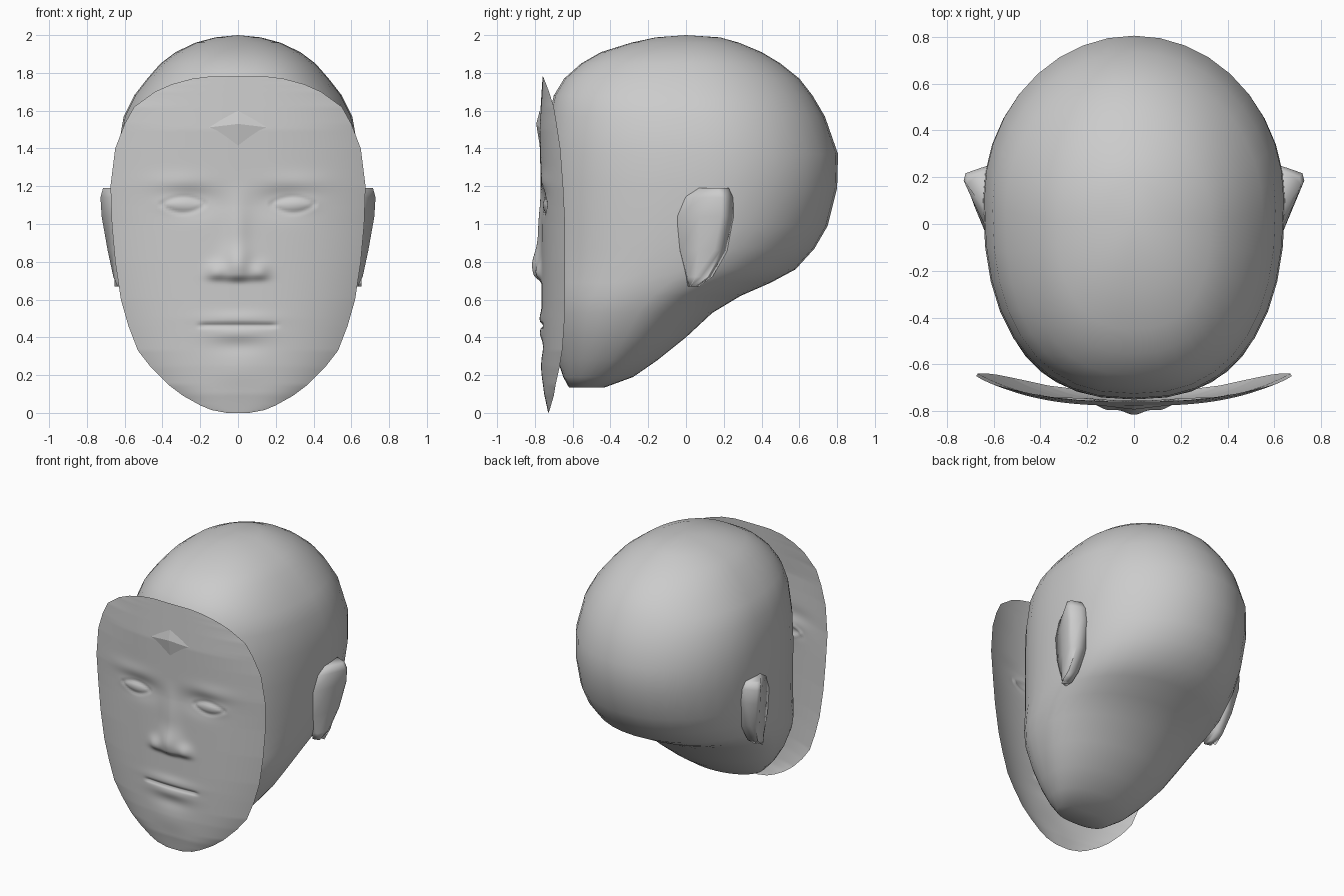
import bpy, math

if "Cube" in bpy.data.objects:
    bpy.data.objects.remove(bpy.data.objects["Cube"])

def make(name, verts, faces, smooth=True):
    me = bpy.data.meshes.new(name)
    me.from_pydata(verts, [], faces)
    me.validate()
    ob = bpy.data.objects.new(name, me)
    bpy.context.collection.objects.link(ob)
    if smooth:
        me.polygons.foreach_set("use_smooth", [True] * len(me.polygons))
    return ob

def bridge(rows, n, closed):
    """Quads between consecutive rows of n vertices."""
    m = n if closed else n - 1
    return [(r * n + i, r * n + (i + 1) % n, (r + 1) * n + (i + 1) % n, (r + 1) * n + i)
            for r in range(rows - 1) for i in range(m)]

def interp(table, z, k):
    for a, b in zip(table, table[1:]):
        if z <= b[0]:
            t = max(0, (z - a[0]) / (b[0] - a[0]))
            return a[k] + (b[k] - a[k]) * t
    return table[-1][k]

# Head: horizontal rings (z, half width, front y, back y)
HEAD = [(.135, .20, -.62, -.43), (.19, .29, -.65, -.28), (.28, .38, -.68, -.15),
        (.40, .47, -.71, 0), (.53, .54, -.735, .14), (.62, .575, -.745, .29),
        (.69, .595, -.75, .45), (.76, .61, -.75, .58), (.87, .625, -.75, .68),
        (.99, .635, -.75, .75), (1.19, .645, -.75, .80), (1.37, .64, -.745, .805),
        (1.57, .605, -.725, .735), (1.68, .55, -.70, .67), (1.77, .48, -.645, .60),
        (1.85, .41, -.555, .50), (1.91, .33, -.45, .40), (1.96, .225, -.29, .28),
        (1.988, .12, -.16, .18)]
N = 36
verts = []
for z, w, f, b in HEAD:
    mid = f + (b - f) * .55
    for i in range(N):
        a = 2 * math.pi * i / N
        s, c = math.sin(a), math.cos(a)
        p = 2 / 2.4 if s < 0 else 1.0
        y = mid + (mid - f if s < 0 else b - mid) * math.copysign(abs(s) ** p, s)
        verts.append((w * math.copysign(abs(c) ** p, c), y, z))
faces = bridge(len(HEAD), N, True)
top = len(verts)
verts.append((0, 0, 2.0))
last = (len(HEAD) - 1) * N
faces += [(last + i, last + (i + 1) % N, top) for i in range(N)]
faces.append(tuple(reversed(range(N))))
make("head", verts, faces)

# Ears: wedge sections (z, front y, tip x, tip y, back y)
EAR = [(.67, .01, .635, .04, .07), (.72, .0, .66, .10, .14), (.86, -.04, .69, .17, .22),
       (1.04, -.06, .722, .205, .26), (1.14, -.03, .728, .205, .26), (1.19, .04, .715, .19, .24)]
for side, label in ((1, "left"), (-1, "right")):
    verts = []
    for z, f, x, y, b in EAR:
        sec = [(.59, f), (.63, f + .01), ((.64 + x) / 2, (f + y) / 2), (x, y - .02),
               (x - .008, y + .012), (.655, b - .02), (.59, b)]
        verts += [(side * px, py, z) for px, py in sec]
    faces = bridge(len(EAR), 7, True) + [tuple(reversed(range(7))),
                                         tuple(range(35, 42))]
    if side < 0:
        faces = [tuple(reversed(q)) for q in faces]
    make(label + "_ear", verts, faces)

# Mask outline (z, half width, edge y) and centre depth (z, y)
RIM = [(0, .06, -.728), (.015, .14, -.722), (.04, .20, -.715), (.09, .29, -.70),
       (.15, .37, -.69), (.24, .46, -.67), (.33, .53, -.655), (.46, .58, -.645),
       (.60, .62, -.64), (.80, .65, -.64), (1.0, .668, -.64), (1.2, .675, -.65),
       (1.4, .65, -.665), (1.53, .60, -.685), (1.62, .55, -.70), (1.70, .44, -.725),
       (1.74, .35, -.74), (1.77, .24, -.752), (1.782, .14, -.757)]
MID = [(0, -.73), (.1, -.75), (.25, -.76), (.5, -.765), (1.1, -.765), (1.5, -.777), (1.785, -.759)]

def g(x, z, cx, cz, sx, sz):
    return math.exp(-((x - cx) / sx) ** 2 - ((z - cz) / sz) ** 2)

def step(a, b, t):
    t = min(1, max(0, (t - a) / (b - a)))
    return t * t * (3 - 2 * t)

def relief(x, z):
    """Face features, positive towards the viewer."""
    ax = abs(x)
    nose = .032 * g(x, z, 0, .78, .085, .09) + .026 * g(ax, z, .115, .745, .05, .05)
    nose += .018 * math.exp(-(x / .06) ** 2) * (1 - step(.95, 1.25, z))
    h = nose * step(.68, .73, z)
    h -= .022 * g(ax, z, .24, 1.12, .13, .07)
    h += .022 * g(ax, z, .29, 1.105, .10, .04)
    lid = 1.105 + .035 * (1 - ((ax - .29) / .12) ** 2)
    low = 1.105 - .045 * (1 - ((ax - .29) / .12) ** 2)
    if abs(ax - .29) < .12:
        h -= .006 * (math.exp(-((z - lid) / .012) ** 2) + math.exp(-((z - low) / .012) ** 2))
    h += .008 * g(ax, z, .32, 1.22, .16, .05)
    h += .010 * g(x, z, 0, .50, .17, .035) + .010 * g(x, z, 0, .42, .15, .035)
    h -= .016 * math.exp(-((z - .463) / .010) ** 2) * (1 - step(.17, .23, ax))
    h -= .007 * g(x, z, 0, .35, .14, .04)
    h += .008 * g(x, z, 0, .22, .14, .09)
    return h

zs = []
for a, b in zip(RIM, RIM[1:]):
    k = max(1, round((b[0] - a[0]) / .011))
    zs += [a[0] + (b[0] - a[0]) * i / k for i in range(k)]
zs.append(RIM[-1][0])
C = 91
verts = []
for z in zs:
    w, e, m = interp(RIM, z, 1), interp(RIM, z, 2), interp(MID, z, 1)
    for i in range(C):
        u = 2 * i / (C - 1) - 1
        verts.append((u * w, m + (e - m) * abs(u) ** 2.8 - relief(u * w, z), z))
make("face_mask", verts, bridge(len(zs), C, False))

# Raised diamond on the forehead
dv = [(-.165, -.773, 1.51), (0, -.772, 1.40), (.165, -.773, 1.51), (0, -.774, 1.60), (0, -.793, 1.53)]
make("forehead_diamond", dv, [(0, 1, 4), (1, 2, 4), (2, 3, 4), (3, 0, 4)], False)
